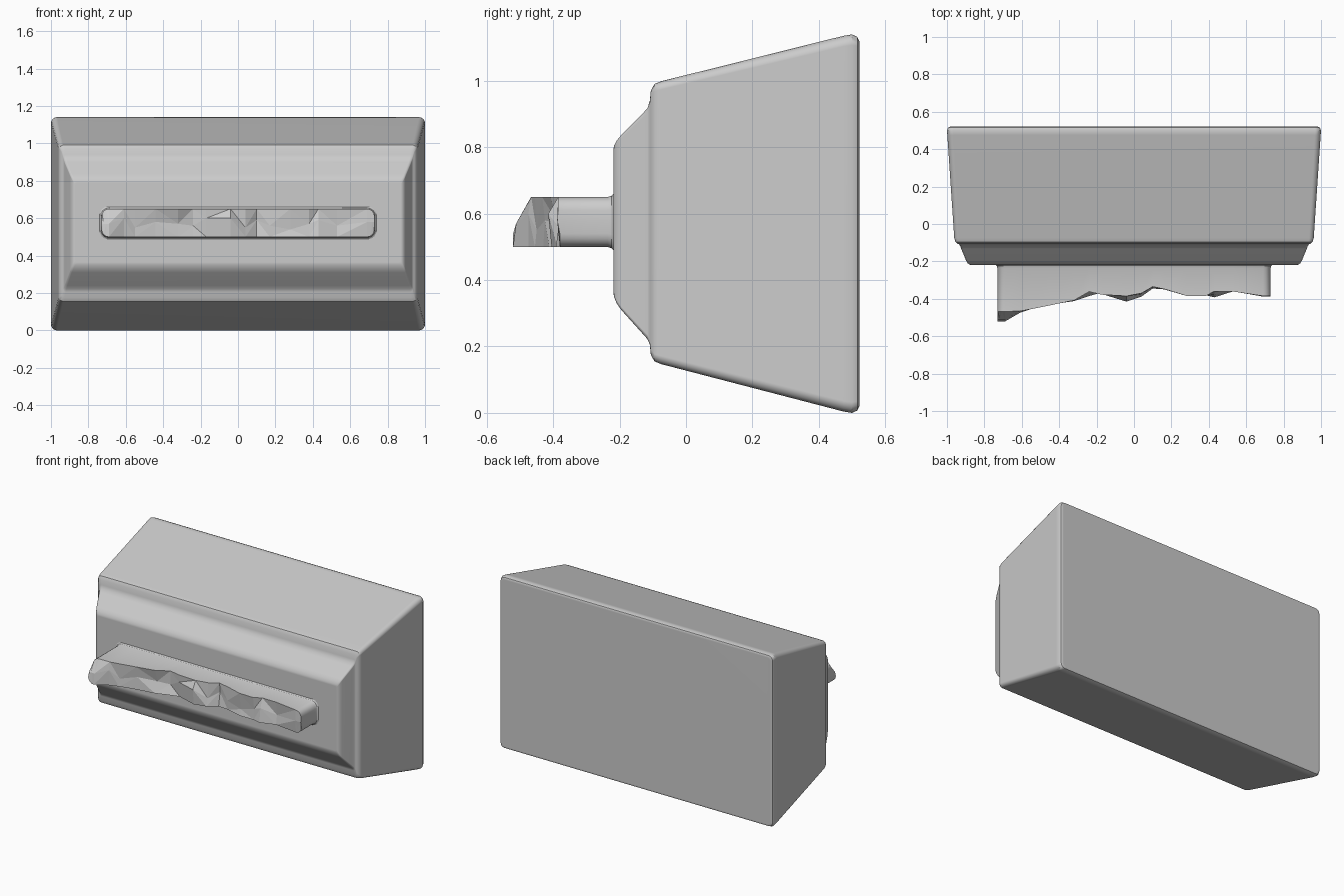
import bpy, bmesh, math

if "Cube" in bpy.data.objects:
    bpy.data.objects.remove(bpy.data.objects["Cube"])


def finish(name, bm, angle):
    bmesh.ops.recalc_face_normals(bm, faces=bm.faces[:])
    mesh = bpy.data.meshes.new(name)
    bm.to_mesh(mesh)
    bm.free()
    obj = bpy.data.objects.new(name, mesh)
    bpy.context.collection.objects.link(obj)
    bpy.ops.object.select_all(action='DESELECT')
    obj.select_set(True)
    bpy.context.view_layer.objects.active = obj
    bpy.ops.object.shade_smooth_by_angle(angle=math.radians(angle))
    return obj


def bridge(bm, a, b):
    n = len(a)
    for i in range(n):
        bm.faces.new((a[i], a[(i + 1) % n], b[(i + 1) % n], b[i]))


def rounded_rect(bm, y, hx, z0, z1, r, steps=4):
    ring = []
    corners = ((hx - r, z1 - r), (-hx + r, z1 - r), (-hx + r, z0 + r), (hx - r, z0 + r))
    for k, (cx, cz) in enumerate(corners):
        for s in range(steps + 1):
            a = math.pi / 2 * (k + s / steps)
            ring.append(bm.verts.new((cx + r * math.cos(a), y, cz + r * math.sin(a))))
    return ring


# Tapered block with stepped front panel: y, half width, bottom, top, corner radius
SECTIONS = [
    (0.522, 0.980, 0.020, 1.120, 0.020),
    (0.516, 0.993, 0.007, 1.133, 0.028),
    (0.500, 1.000, 0.000, 1.140, 0.032),
    (0.475, 0.998, 0.004, 1.136, 0.032),
    (-0.075, 0.961, 0.147, 0.999, 0.025),
    (-0.095, 0.955, 0.155, 0.991, 0.022),
    (-0.106, 0.943, 0.175, 0.970, 0.018),
    (-0.109, 0.935, 0.205, 0.940, 0.015),
    (-0.116, 0.930, 0.222, 0.918, 0.013),
    (-0.132, 0.924, 0.240, 0.900, 0.012),
    (-0.195, 0.898, 0.310, 0.837, 0.010),
    (-0.209, 0.890, 0.330, 0.820, 0.010),
    (-0.217, 0.880, 0.350, 0.803, 0.010),
    (-0.219, 0.870, 0.365, 0.790, 0.010),
]
bm = bmesh.new()
rings = [rounded_rect(bm, *s) for s in SECTIONS]
for a, b in zip(rings, rings[1:]):
    bridge(bm, a, b)
bm.faces.new(rings[0])
bm.faces.new(rings[-1])
body = finish("tapered_block", bm, 35)
body.modifiers.new("flat_faces", 'WEIGHTED_NORMAL').keep_sharp = True

# Broken slab: x, then front depth at top, middle and bottom, then middle height
BREAK = [
    (-0.69, -0.467, -0.512, -0.521, 0.57), (-0.61, -0.466, -0.475, -0.475, 0.60),
    (-0.55, -0.455, -0.450, -0.455, 0.55), (-0.44, -0.433, -0.425, -0.430, 0.58),
    (-0.32, -0.408, -0.385, -0.412, 0.57), (-0.24, -0.362, -0.360, -0.385, 0.56),
    (-0.17, -0.378, -0.375, -0.365, 0.60), (-0.04, -0.385, -0.415, -0.405, 0.60),
    (0.04, -0.370, -0.375, -0.388, 0.55), (0.10, -0.335, -0.330, -0.345, 0.59),
    (0.17, -0.350, -0.352, -0.350, 0.56), (0.28, -0.384, -0.370, -0.380, 0.54),
    (0.38, -0.386, -0.375, -0.380, 0.57), (0.43, -0.360, -0.380, -0.392, 0.59),
    (0.53, -0.361, -0.350, -0.360, 0.56), (0.69, -0.385, -0.388, -0.380, 0.58),
]
HX, Z0, Z1, R = 0.73, 0.50, 0.65, 0.04


def end_columns(col):
    """Extra columns that round the slab's short end."""
    x, t, m, b, z = col
    side = math.copysign(1, x)
    return [(side * (HX - R + R * math.sin(a)), t, m, b, z, R * (1 - math.cos(a)))
            for a in (math.pi / 8, math.pi / 4, math.pi * 3 / 8, math.pi / 2)]


cols = end_columns(BREAK[0])[::-1] + [c + (0.0,) for c in BREAK] + end_columns(BREAK[-1])
bm = bmesh.new()
top, mid, low = [], [], []
for x, yt, ym, yb, zm, inset in cols:
    top.append(bm.verts.new((x, yt, Z1 - inset)))
    mid.append(bm.verts.new((x, ym, zm)))
    low.append(bm.verts.new((x, yb, Z0 + inset)))

# Faceted broken front
for upper, lower in ((top, mid), (mid, low)):
    for i in range(len(cols) - 1):
        a, b, c, d = upper[i], upper[i + 1], lower[i + 1], lower[i]
        for tri in (((a, b, c), (a, c, d)) if i % 2 else ((a, b, d), (b, c, d))):
            bm.faces.new(tri)

# Straight sides and flared foot joining the panel
outline = top + [mid[-1]] + low[::-1] + [mid[0]]
previous = outline
for y, grow in ((-0.236, 0.0), (-0.224, 0.004), (-0.216, 0.014), (-0.205, 0.014)):
    ring = []
    for v in outline:
        x, z = v.co.x, v.co.z
        gx = x * (1 + grow / HX)
        gz = 0.575 + (z - 0.575) * (1 + grow / 0.075)
        ring.append(bm.verts.new((gx, y, gz)))
    bridge(bm, previous, ring)
    previous = ring
bm.faces.new(previous)
slab = finish("broken_slab", bm, 24)

# Keep the broken facets flat
for p in slab.data.polygons:
    if len(p.vertices) == 3:
        p.use_smooth = False
